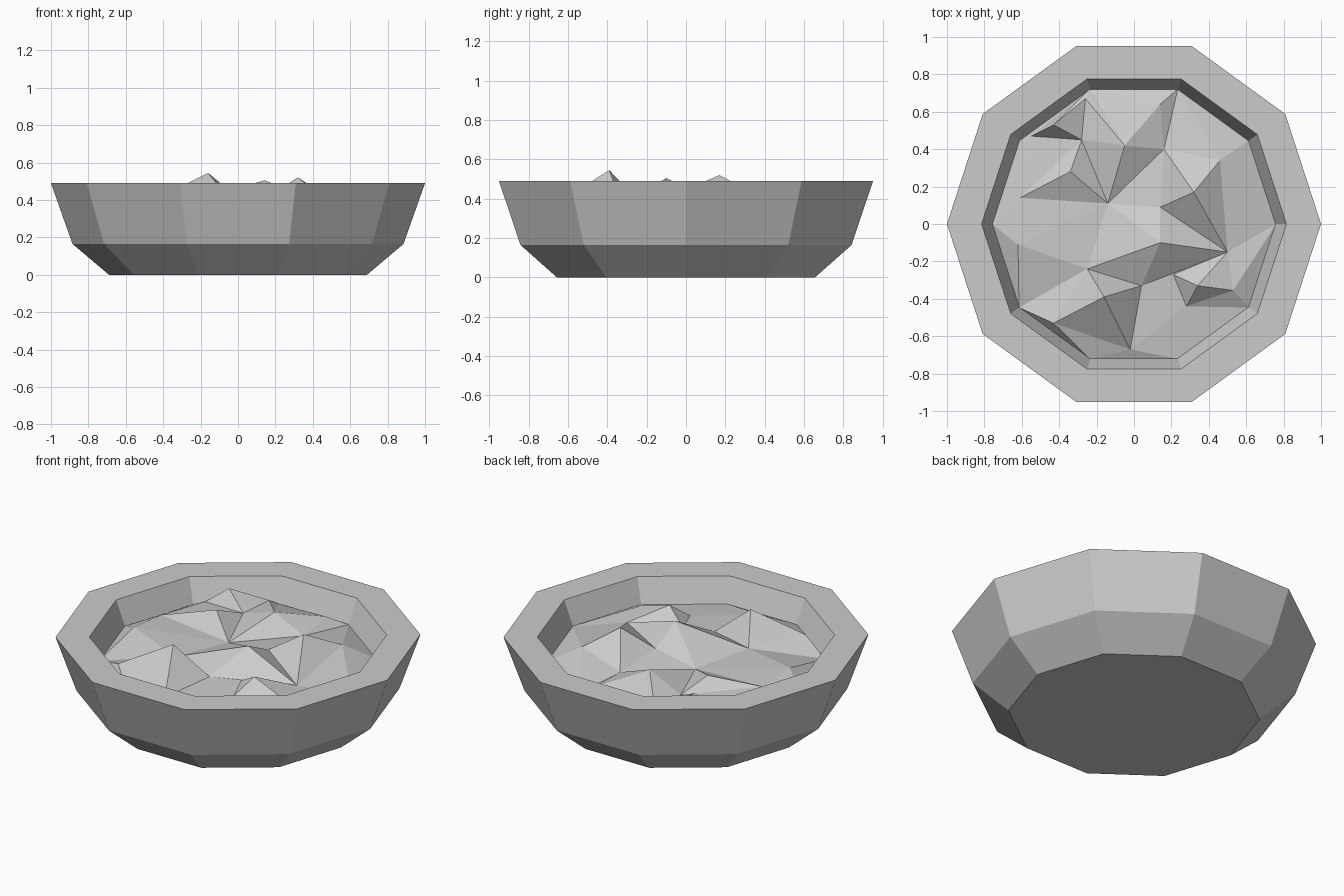
import bpy, math
from mathutils import Vector
from mathutils.geometry import delaunay_2d_cdt

if "Cube" in bpy.data.objects:
    bpy.data.objects.remove(bpy.data.objects["Cube"])

SIDES = 10


def ring(r, z):
    return [(r * math.cos(i * math.tau / SIDES), r * math.sin(i * math.tau / SIDES), z)
            for i in range(SIDES)]


def add_mesh(name, verts, faces):
    me = bpy.data.meshes.new(name)
    me.from_pydata(verts, [], faces)
    me.update()
    ob = bpy.data.objects.new(name, me)
    bpy.context.collection.objects.link(ob)
    return ob


# Bowl: ten-sided profile running up the outside, over the rim and down inside
profile = [(0.69, 0), (0.885, 0.165), (1.0, 0.49), (0.815, 0.49), (0.75, 0.33), (0.68, 0.16)]
verts = [v for r, z in profile for v in ring(r, z)]
faces = [tuple(reversed(range(SIDES)))]
for k in range(len(profile) - 1):
    for i in range(SIDES):
        j = (i + 1) % SIDES
        a, b = k * SIDES, (k + 1) * SIDES
        faces.append((a + i, a + j, b + j, b + i))
faces.append(tuple(range(len(verts) - SIDES, len(verts))))
add_mesh("bowl", verts, faces)

# Chunky filling: peaks and valleys, joined along the visible creases
pts = [
    (0.14, -0.10, .505), (-0.25, -0.24, .39), (0.50, -0.15, .38), (0.04, -0.33, .38),
    (-0.16, -0.39, .545), (-0.43, -0.53, .41), (-0.02, -0.67, .37), (0.34, -0.33, .46),
    (0.28, -0.44, .37), (0.53, -0.355, .40), (0.21, -0.27, .38), (0.32, 0.17, .52),
    (0.14, 0.09, .41), (0.46, 0.34, .43), (0.16, 0.40, .38), (-0.05, 0.42, .46),
    (-0.14, 0.11, .37), (0.14, 0.64, .40), (-0.34, 0.28, .45), (-0.61, 0.14, .40),
    (-0.28, 0.45, .38), (-0.43, 0.53, .46), (-0.55, 0.47, .37), (-0.26, 0.67, .38),
    (-0.62, -0.11, .42)]
creases = [
    (0, 1), (0, 2), (1, 3), (3, 2), (0, 3), (4, 5), (4, 3), (4, 6), (5, 6), (3, 6), (1, 4),
    (7, 8), (7, 9), (8, 9), (7, 10), (8, 10), (11, 12), (11, 2), (12, 2), (11, 13), (13, 2),
    (13, 14), (14, 15), (15, 16), (14, 16), (17, 15), (17, 14), (18, 19), (18, 16), (18, 20),
    (19, 16), (20, 16), (20, 21), (20, 22), (21, 22), (20, 23), (21, 23), (19, 20)]
pts += ring(0.76, 0.345)
res = delaunay_2d_cdt([Vector(p[:2]) for p in pts], creases, [], 0, 1e-5)
top = [(v.x, v.y, pts[o[0]][2] if o else 0.38) for v, o in zip(res[0], res[3])]
add_mesh("filling", top, [tuple(f) for f in res[2]])
